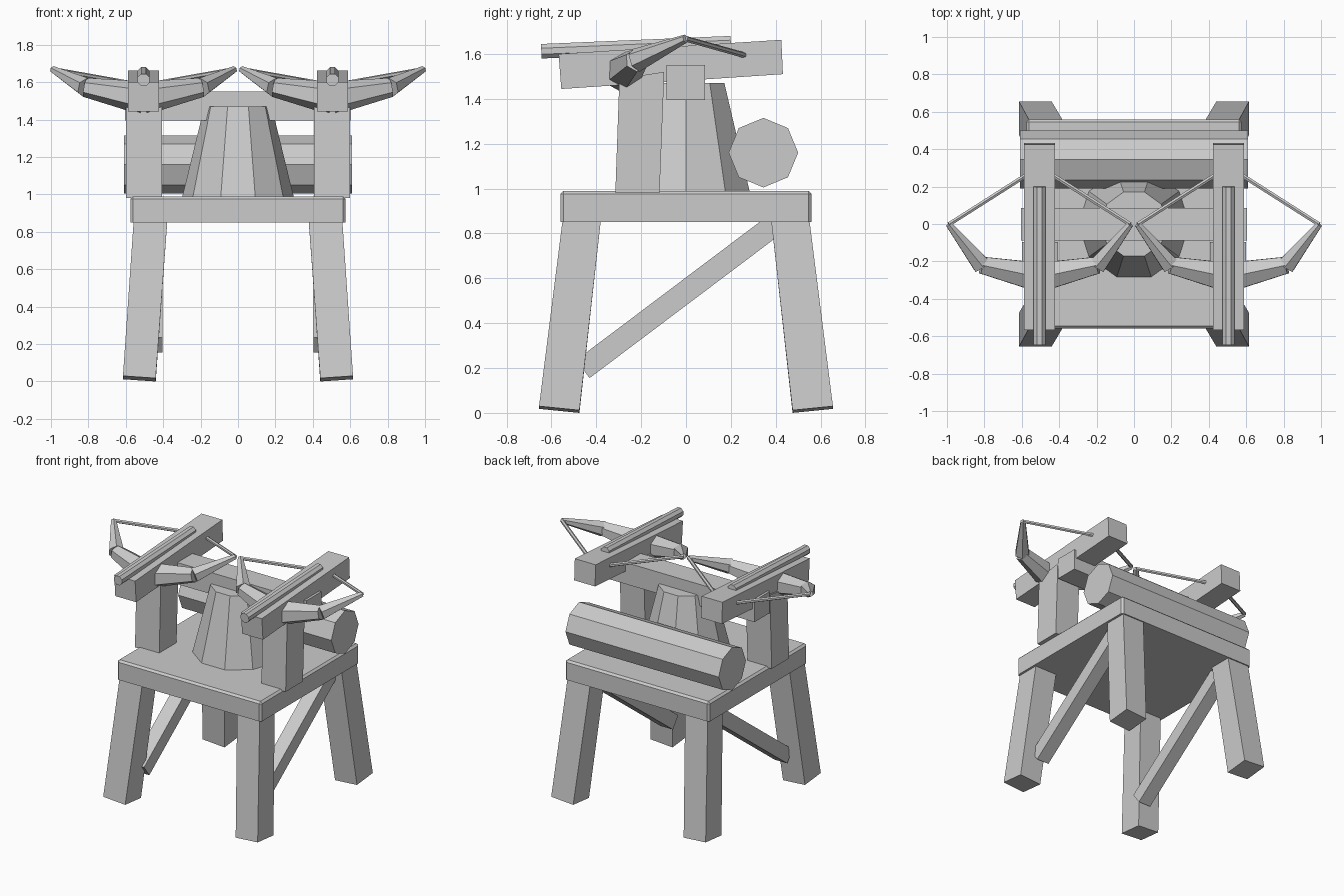
import bpy, bmesh, math
from mathutils import Vector, Matrix

default = bpy.data.objects.get("Cube")
if default:
    bpy.data.objects.remove(default, do_unlink=True)

grey = bpy.data.materials.new("plain_grey")
grey.use_nodes = True
grey.diffuse_color = (0.6, 0.6, 0.6, 1)
grey.node_tree.nodes["Principled BSDF"].inputs["Base Color"].default_value = (0.6, 0.6, 0.6, 1)


def finish(name, bm):
    bmesh.ops.recalc_face_normals(bm, faces=bm.faces)
    mesh = bpy.data.meshes.new(name)
    bm.to_mesh(mesh)
    bm.free()
    mesh.materials.append(grey)
    obj = bpy.data.objects.new(name, mesh)
    bpy.context.collection.objects.link(obj)


def loft(name, ring_a, ring_b):
    """Closed solid between two matching rings of points."""
    bm = bmesh.new()
    a = [bm.verts.new(p) for p in ring_a]
    b = [bm.verts.new(p) for p in ring_b]
    bm.faces.new(a)
    bm.faces.new(b)
    for i in range(len(a)):
        j = (i + 1) % len(a)
        bm.faces.new((a[i], a[j], b[j], b[i]))
    finish(name, bm)


def prism(name, side, x0, x1):
    """Extrude a (y, z) side outline from x0 to x1."""
    loft(name, [(x0, y, z) for y, z in side], [(x1, y, z) for y, z in side])


def rods(name, parts):
    """Join tapered rods, each given as (start, end, r_start, r_end, sides, spin)."""
    bm = bmesh.new()
    for a, b, ra, rb, sides, spin in parts:
        a, b = Vector(a), Vector(b)
        turn = (b - a).to_track_quat('Z', 'Y').to_matrix().to_4x4()
        mat = Matrix.Translation((a + b) / 2) @ turn @ Matrix.Rotation(spin, 4, 'Z')
        bmesh.ops.create_cone(bm, cap_ends=True, segments=sides, radius1=ra,
                              radius2=rb, depth=(b - a).length, matrix=mat)
    finish(name, bm)


# Platform with softened top and upright edges
bm = bmesh.new()
bmesh.ops.create_cube(bm, size=1, matrix=Matrix.Translation((0, 0, 0.92)) @ Matrix.Diagonal((1.15, 1.12, 0.14, 1)))
edges = [e for e in bm.edges if max(v.co.z for v in e.verts) > 0.95]
bmesh.ops.bevel(bm, geom=edges, offset=0.014, segments=1, affect='EDGES')
finish("platform", bm)

# Splayed legs
foot = [(0.44, 0.475, 0), (0.615, 0.475, 0.012), (0.615, 0.655, 0.03), (0.44, 0.655, 0.018)]
head = [(0.375, 0.375, 0.9), (0.555, 0.375, 0.9), (0.555, 0.545, 0.9), (0.375, 0.545, 0.9)]
for sx, side in ((1, "left"), (-1, "right")):
    for sy, end in ((-1, "front"), (1, "back")):
        loft(f"{end}_{side}_leg", *[[(x * sx, y * sy, z) for x, y, z in ring] for ring in (foot, head)])

# Central tapered pedestal, rear log and cross beam
rods("pedestal", [((0, 0, 0.98), (0, 0, 1.47), 0.3, 0.18, 10, math.pi / 2)])
rods("rear_log", [((-0.61, 0.345, 1.16), (0.61, 0.345, 1.16), 0.155, 0.155, 8, 0)])
prism("cross_beam", [(-0.087, 1.395), (0.085, 1.395), (0.085, 1.55), (-0.087, 1.55)], -0.605, 0.605)

for s, side in ((1, "left"), (-1, "right")):
    c = 0.505 * s
    # Diagonal brace between the legs
    prism(f"{side}_brace", [(-0.43, 0.155), (0.48, 0.84), (0.42, 0.92), (-0.49, 0.235)], 0.405 * s, 0.505 * s)
    # Leaning upright and tilted stock
    prism(f"{side}_upright", [(-0.315, 0.98), (-0.118, 0.98), (-0.097, 1.52), (-0.297, 1.49)], 0.407 * s, 0.6 * s)
    prism(f"{side}_stock", [(-0.556, 1.444), (0.432, 1.51), (0.425, 1.663), (-0.568, 1.6)], c - 0.083, c + 0.083)
    # Bolt lying along the stock
    rods(f"{side}_bolt", [((c, -0.645, 1.612), (c, 0.2, 1.648), 0.035, 0.035, 8, math.pi / 8)])
    # Bow limbs and drawn string
    limbs, strings = [], []
    for k in (1, -1):
        root, joint = (c, -0.285, 1.515), (c + 0.31 * k, -0.22, 1.572)
        tip = (c + 0.485 * k, -0.002, 1.668)
        limbs += [(root, joint, 0.09, 0.052, 6, 0), (joint, tip, 0.054, 0.019, 6, 0)]
        strings.append((tip, (c + 0.065 * k, 0.265, 1.593), 0.013, 0.013, 6, 0))
    rods(f"{side}_bow", limbs)
    rods(f"{side}_string", strings)
